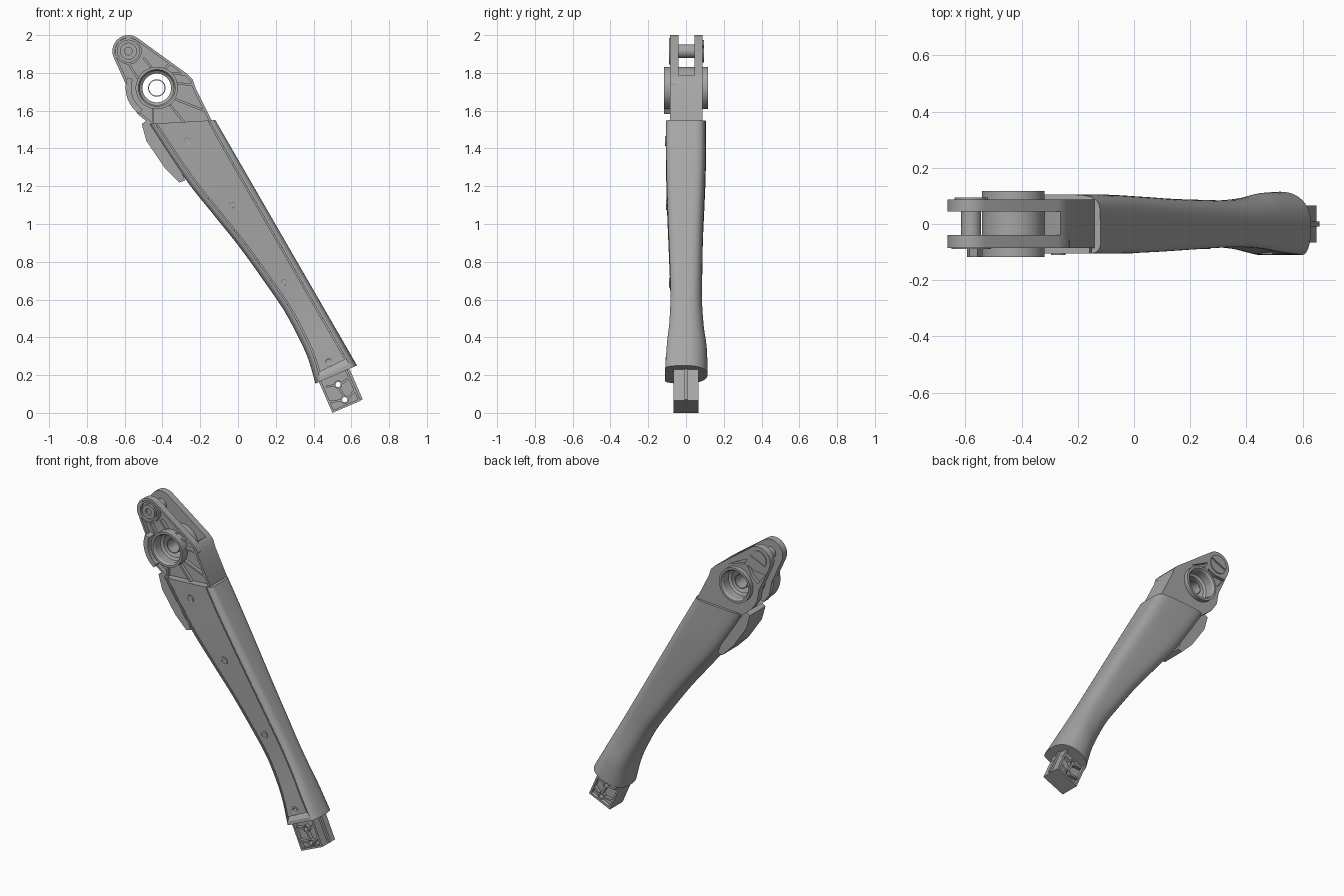
import bpy, bmesh
from math import sin, cos, pi, radians
from mathutils import Vector

cube = bpy.data.objects.get("Cube")
if cube:
    bpy.data.objects.remove(cube, do_unlink=True)

GREY = (0.38, 0.38, 0.38, 1)
mat = bpy.data.materials.new("mid grey plastic")
mat.use_nodes = True
mat.diffuse_color = GREY
mat.node_tree.nodes["Principled BSDF"].inputs["Base Color"].default_value = GREY
parts = []


def finish(name, bm):
    bmesh.ops.remove_doubles(bm, verts=bm.verts, dist=1e-5)
    bmesh.ops.recalc_face_normals(bm, faces=bm.faces)
    me = bpy.data.meshes.new(name)
    bm.to_mesh(me)
    bm.free()
    me.materials.append(mat)
    ob = bpy.data.objects.new(name, me)
    bpy.context.collection.objects.link(ob)
    parts.append(ob)
    return ob


def loft(name, rings, closed=False):
    """Skin a list of point rings; cap the ends unless closed."""
    bm = bmesh.new()
    rows = [[bm.verts.new(p) for p in ring] for ring in rings]
    n = len(rows[0])
    for a, b in zip(rows, rows[1:] + (rows[:1] if closed else [])):
        for i in range(n):
            j = (i + 1) % n
            bm.faces.new((a[i], a[j], b[j], b[i]))
    if not closed:
        bm.faces.new(rows[0])
        bm.faces.new(rows[-1])
    return finish(name, bm)


def lathe(name, centre, profile, segs=48):
    """Spin a closed (radius, y) profile about an axis along y."""
    rings = []
    for k in range(segs):
        a = 2 * pi * k / segs
        rings.append([(centre[0] + r * cos(a), y, centre[1] + r * sin(a)) for r, y in profile])
    return loft(name, rings, closed=True)


def prism(name, outline, y0, y1, rim=0, depth=0, both=False):
    """Extrude an (x, z) outline along y, with optional rimmed pockets."""
    bm = bmesh.new()
    front = bm.faces.new([bm.verts.new((x, y0, z)) for x, z in outline])
    back = bm.faces.new([bm.verts.new((x, y1, z)) for x, z in reversed(outline)])
    n = len(outline)
    f, b = list(front.verts), list(reversed(back.verts))
    for i in range(n):
        j = (i + 1) % n
        bm.faces.new((f[j], f[i], b[i], b[j]))
    bmesh.ops.recalc_face_normals(bm, faces=bm.faces)
    if rim:
        for face, way in [(front, 1)] + ([(back, -1)] if both else []):
            bmesh.ops.inset_region(bm, faces=[face], thickness=rim, use_even_offset=True)
            floor = bmesh.ops.extrude_discrete_faces(bm, faces=[face])["faces"][0]
            for v in floor.verts:
                v.co.y += way * depth
    return finish(name, bm)


def rib(name, a, b, y0, y1, width=0.012):
    a, b = Vector(a), Vector(b)
    d = (b - a).normalized() * width / 2
    s = Vector((-d.y, d.x))
    return prism(name, [a + s, a - s, b - s, b + s], y0, y1)


def cut(target, cutter):
    """Subtract the cutter, then discard it."""
    mod = target.modifiers.new("cut", "BOOLEAN")
    mod.operation, mod.solver, mod.object = "DIFFERENCE", "EXACT", cutter
    dg = bpy.context.evaluated_depsgraph_get()
    me = bpy.data.meshes.new_from_object(target.evaluated_get(dg))
    target.modifiers.clear()
    target.data = me
    parts.remove(cutter)
    bpy.data.objects.remove(cutter, do_unlink=True)


def rod(name, centre, r, y0=-0.2, y1=0.2):
    return lathe(name, centre, [(0, y0), (r, y0), (r, y1), (0, y1)], 40)


def arc(c, r, a0, a1, n=16):
    return [(c[0] + r * cos(radians(a0 + (a1 - a0) * i / n)),
             c[1] + r * sin(radians(a0 + (a1 - a0) * i / n))) for i in range(n + 1)]


HUB, PIVOT = (-0.43, 1.72), (-0.58, 1.915)

# Leg stations: left edge x, z, distance down the right edge, front, back, roundness
keys = [(-.47, 1.53, 0, .105, .105, 5), (-.28, 1.24, .19, .105, .105, 4.5),
        (-.13, 1.05, .43, .1, .098, 4), (.01, .875, .65, .093, .09, 3.5),
        (.15, .68, .89, .085, .086, 3), (.245, .54, 1.057, .082, .085, 2.6),
        (.32, .4, 1.216, .088, .095, 2.4), (.37, .29, 1.336, .1, .11, 2.2),
        (.41, .155, 1.5, .11, .115, 2.2)]


def smooth_stations(keys, steps=5):
    out = []
    for i in range(len(keys) - 1):
        p0, p1, p2, p3 = (keys[max(0, min(len(keys) - 1, i + k))] for k in (-1, 0, 1, 2))
        for s in range(steps):
            t = s / steps
            out.append([b + .5 * t * (c - a + t * (2 * a - 5 * b + 4 * c - d + t * (3 * (b - c) + d - a)))
                        for a, b, c, d in zip(p0, p1, p2, p3)])
    return out + [list(keys[-1])]


stations = smooth_stations(keys)
shell_rings, panel_rings = [], []
last = len(stations) - 1
for i, (lx, lz, s, yf, yb, n) in enumerate(stations):
    left = Vector((lx, 0, lz))
    right = Vector((-.12 + .5 * s, 0, 1.55 - .866 * s))
    mid, half = (left + right) / 2, (right - left) / 2
    inner = 1 - .032 / half.length
    ledge = .02 if i < last - 1 else 0
    corner = yf * (.3 + .5 * i / last)
    section = []
    # Rounded back
    for k in range(25):
        a = pi - pi * k / 24
        c, q = cos(a), max(0, sin(a))
        section.append(((1 if c > 0 else -1) * abs(c) ** (2 / n), yb * q ** (2 / n)))
    # Rounded front rim and the recessed seat between
    edge = [(inner + (1 - inner) * cos(a), -(yf - corner) - corner * sin(a))
            for a in (pi / 2 * k / 6 for k in range(7))]
    edge.append((inner - .0005, -yf + ledge))
    section += edge + [(-u, y) for u, y in reversed(edge)]
    shell_rings.append([mid + half * u + Vector((0, y, 0)) for u, y in section])
    # Cover panel with a narrow gap around it
    w = inner - .007 / half.length
    panel_rings.append([mid + half * u + Vector((0, y, 0)) for u, y in
                        ((-w, -yf + .022), (w, -yf + .022), (w, -yf), (-w, -yf))])
loft("leg_shell", shell_rings)
loft("leg_cover_panel", panel_rings[:-2])

# Cover screws
for k, (c, y) in enumerate([((-.27, 1.44), -.105), ((-.03, 1.1), -.1),
                            ((.245, .69), -.084), ((.48, .27), -.103)]):
    lathe(f"cover_screw_{k + 1}", c, [(.015, y + .01), (.015, y - .003), (.018, y - .005),
                                      (.026, y - .005), (.026, y + .01)], 24)

# Side guard fin
prism("side_guard", [(-.51, 1.53), (-.485, 1.44), (-.39, 1.3), (-.31, 1.22), (-.28, 1.23),
                     (-.32, 1.33), (-.44, 1.53), (-.48, 1.55)], -.085, .075)

# Forked head: front plate ribbed, back plate mostly flat
head = ([(-.14, 1.48), (-.14, 1.55), (-.225, 1.72), (-.24, 1.765), (-.27, 1.795)]
        + arc(PIVOT, .085, 55, 205)
        + [(-.585, 1.72), (-.57, 1.64), (-.53, 1.58), (-.48, 1.54), (-.4, 1.48)])
front_plate = prism("front_head_plate", head, -.085, -.04, .014, .025)
back_plate = prism("back_head_plate", head, .045, .088)
block = prism("head_core", [(-.14, 1.48), (-.14, 1.55), (-.225, 1.72), (-.24, 1.765), (-.262, 1.788),
                            (-.3, 1.76), (-.4, 1.64), (-.53, 1.58), (-.48, 1.54), (-.4, 1.48)], -.041, .046)
for target in (front_plate, back_plate, block):
    cut(target, rod("hub_cutter", HUB, .1))
cut(back_plate, prism("pocket_cutter", [(-.63, 1.83), (-.56, 1.835), (-.5, 1.86), (-.53, 1.8), (-.575, 1.76)],
                      .065, .2))
cut(back_plate, prism("pocket_cutter", [(-.5, 1.9), (-.36, 1.83), (-.4, 1.845), (-.48, 1.86)], .065, .2))

ribs = [((-.35, 1.8), (-.28, 1.79)), ((-.32, 1.745), (-.23, 1.735)), ((-.36, 1.63), (-.27, 1.52)),
        ((-.33, 1.66), (-.18, 1.6)), ((-.46, 1.83), (-.5, 1.88)), ((-.39, 1.82), (-.36, 1.85)),
        ((-.53, 1.77), (-.58, 1.85)), ((-.45, 1.62), (-.45, 1.53))]
for k, (a, b) in enumerate(ribs):
    rib(f"head_rib_{k + 1}", a, b, -.082, -.055)

# Bearing hub with a thin inner sleeve
lathe("bearing_hub", HUB, [(.076, -.04), (.09, -.05), (.09, -.105), (.098, -.117), (.112, -.117),
                           (.112, .117), (.098, .117), (.09, .105), (.09, .05), (.076, .04)], 64)
lathe("bearing_sleeve", HUB, [(.041, -.05), (.046, -.05), (.046, .05), (.041, .05)])
prism("hub_guard", arc(HUB, .165, 160, 236) + arc(HUB, .135, 236, 160), -.117, -.045)

# Pivot pin with recessed front boss and slotted back head
pin = lathe("pivot_pin", PIVOT, [(0, -.075), (.02, -.075), (.02, -.089), (.045, -.089), (.045, -.07),
                                 (.058, -.07), (.058, -.089), (.07, -.089), (.07, -.042), (.036, -.042),
                                 (.036, .046), (.06, .046), (.06, .094), (0, .094)])
cut(pin, rib("slot_cutter", (-.66, 1.88), (-.5, 1.95), .086, .2, .014))

# End plug with pockets, webs and through holes
plug = prism("end_plug", [(.5, 0), (.65, .065), (.565, .26), (.415, .195)], -.065, .065, .012, .025, True)
for c in ((.53, .15), (.565, .07)):
    cut(plug, rod("hole_cutter", c, .014))
    for y0, y1 in ((-.063, -.038), (.038, .063)):
        lathe("plug_hole_boss", c, [(.014, y0), (.022, y0), (.022, y1), (.014, y1)], 24)
webs = [((.465, .14), (.515, .145)), ((.545, .155), (.595, .19)), ((.535, .132), (.56, .09)),
        ((.485, .06), (.545, .065)), ((.582, .078), (.62, .12))]
for y0, y1 in ((-.063, -.038), (.038, .063)):
    for a, b in webs:
        rib("plug_web", a, b, y0, y1)
rib("plug_rail", (.652, .068), (.57, .257), -.009, .009, .018)

# Smooth the curved surfaces, keep hard edges
bpy.ops.object.select_all(action="DESELECT")
for ob in parts:
    ob.select_set(True)
bpy.context.view_layer.objects.active = parts[0]
bpy.ops.object.shade_smooth_by_angle(angle=radians(32))
